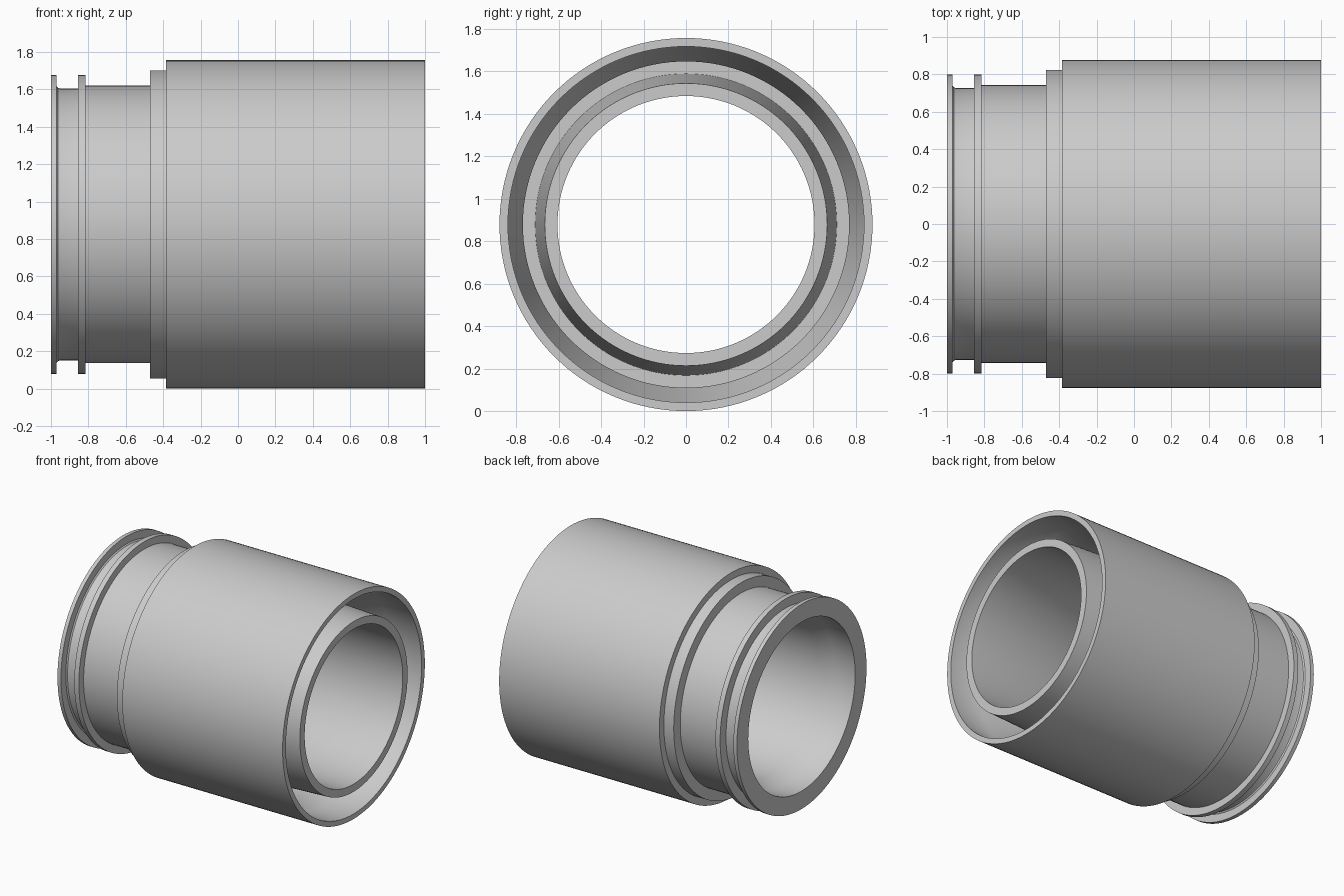
import bpy, bmesh, math
from mathutils import Matrix

cube = bpy.data.objects.get("Cube")
if cube:
    bpy.data.objects.remove(cube)

RADIUS = 0.878
SEGMENTS = 128

grey = bpy.data.materials.new("light_grey")
grey.use_nodes = True
color = (0.6, 0.6, 0.6, 1)
grey.diffuse_color = color
grey.node_tree.nodes["Principled BSDF"].inputs["Base Color"].default_value = color


def lathe(name, profile):
    """Revolve a closed (x, radius) profile about the x axis."""
    bm = bmesh.new()
    verts = [bm.verts.new((x, 0, r)) for x, r in profile]
    edges = [bm.edges.new((a, b)) for a, b in zip(verts, verts[1:] + verts[:1])]
    bmesh.ops.spin(bm, geom=verts + edges, cent=(0, 0, 0), axis=(1, 0, 0),
                   angle=math.tau, steps=SEGMENTS)
    bmesh.ops.remove_doubles(bm, verts=bm.verts, dist=0.0001)
    bmesh.ops.recalc_face_normals(bm, faces=bm.faces)
    bm.transform(Matrix.Translation((0, 0, RADIUS)))
    mesh = bpy.data.meshes.new(name)
    bm.to_mesh(mesh)
    bm.free()
    mesh.materials.append(grey)
    obj = bpy.data.objects.new(name, mesh)
    bpy.context.collection.objects.link(obj)
    bpy.ops.object.select_all(action="DESELECT")
    obj.select_set(True)
    bpy.context.view_layer.objects.active = obj
    bpy.ops.object.shade_smooth_by_angle(angle=math.radians(32))


# Outside: end flange, groove, second flange, neck, collar, large sleeve
outside = [
    (-1, 0.8), (-0.97, 0.8), (-0.97, 0.74), (-0.962, 0.73), (-0.95, 0.727),
    (-0.855, 0.727), (-0.855, 0.8), (-0.815, 0.8), (-0.815, 0.742),
    (-0.47, 0.742), (-0.47, 0.823), (-0.385, 0.823), (-0.385, RADIUS), (1, RADIUS),
]
# Deep ring-shaped pocket between the sleeve and the inner tube
pocket = [(1, 0.838), (0.75, 0.838), (0.61, 0.768), (-0.1, 0.768), (-0.1, 0.71), (1, 0.665)]
# Through bore, wider at the flange end
bore = [(1, 0.605), (-0.72, 0.605), (-0.82, 0.66), (-1, 0.66)]

lathe("sleeve_body", outside + pocket + bore)
